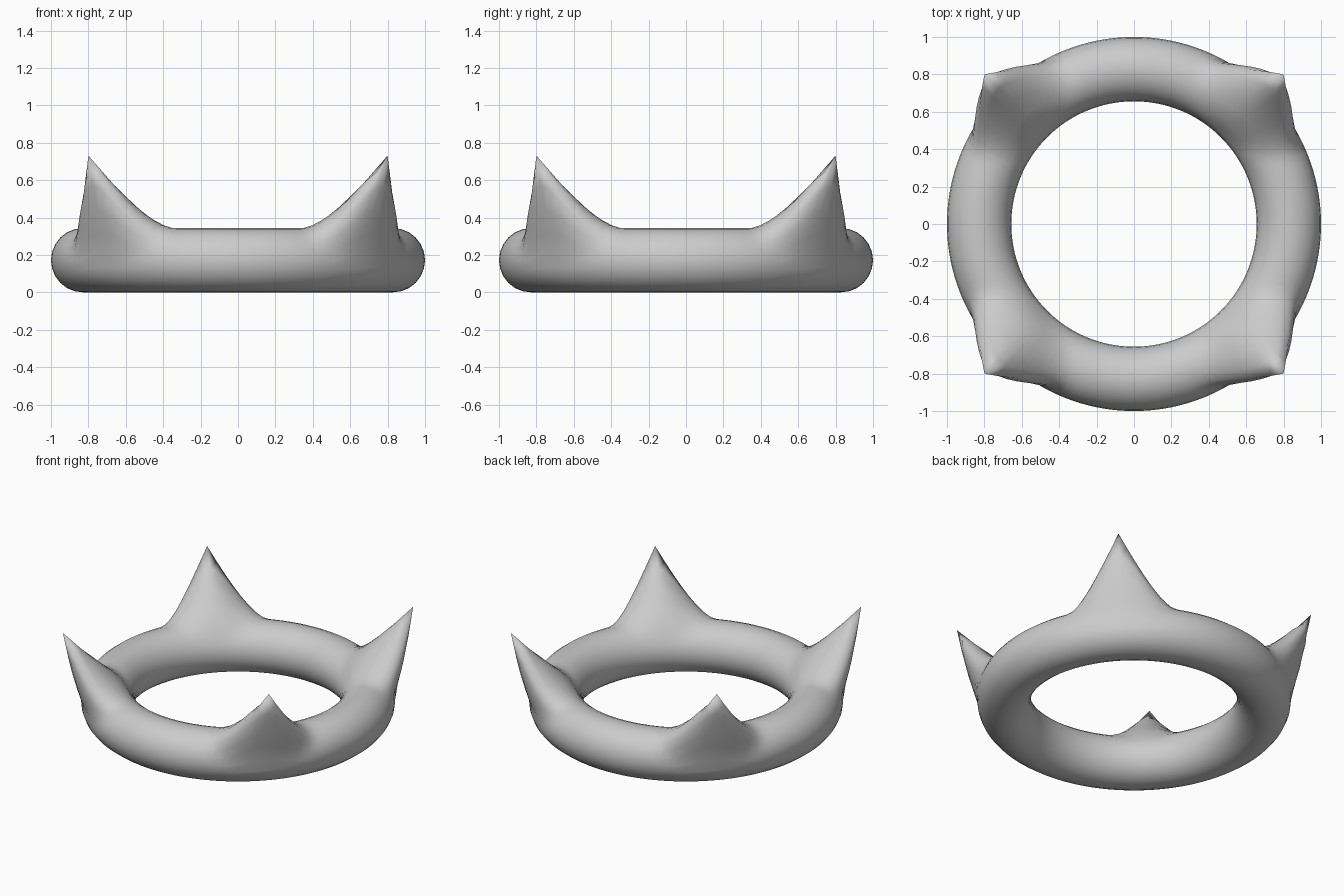
import bpy, bmesh
from math import pi, cos, sin, radians, hypot

if "Cube" in bpy.data.objects:
    bpy.data.objects.remove(bpy.data.objects["Cube"])

MAJOR, MINOR = 0.828, 0.172      # ring radius and tube radius
RING_STEPS, TUBE_STEPS = 128, 24
PEAK = radians(60)               # place on the tube the spikes grow from
PULL_OUT, PULL_UP = 0.217, 0.41  # how far each tip is drawn from the tube


def falloff(s, t, width, spread, power):
    """Weight of the spike pull at arc distance s and tube angle offset t."""
    return max(0.0, 1 - hypot(s / width, t / spread)) ** power


def ring_point(a, t):
    # arc distance to the nearest diagonal
    s = abs((a % (pi / 2)) - pi / 4) * 0.95
    dt = abs((t - PEAK + pi) % (2 * pi) - pi)
    r = MAJOR + MINOR * cos(t) + PULL_OUT * falloff(s, dt, 0.36, radians(62), 1.3)
    z = MINOR + MINOR * sin(t) + PULL_UP * falloff(s, dt, 0.37, radians(85), 1.9)
    return r * cos(a), r * sin(a), z


# Ring swept as a closed tube, with four corner spikes drawn out of it
bm = bmesh.new()
rows = [[bm.verts.new(ring_point(2 * pi * i / RING_STEPS, 2 * pi * j / TUBE_STEPS))
         for j in range(TUBE_STEPS)] for i in range(RING_STEPS)]
for i in range(RING_STEPS):
    nxt = rows[(i + 1) % RING_STEPS]
    for j in range(TUBE_STEPS):
        k = (j + 1) % TUBE_STEPS
        bm.faces.new((rows[i][j], nxt[j], nxt[k], rows[i][k])).smooth = True
bmesh.ops.recalc_face_normals(bm, faces=bm.faces)

mesh = bpy.data.meshes.new("spiked_ring")
bm.to_mesh(mesh)
bm.free()
ring = bpy.data.objects.new("spiked_ring", mesh)
bpy.context.collection.objects.link(ring)
